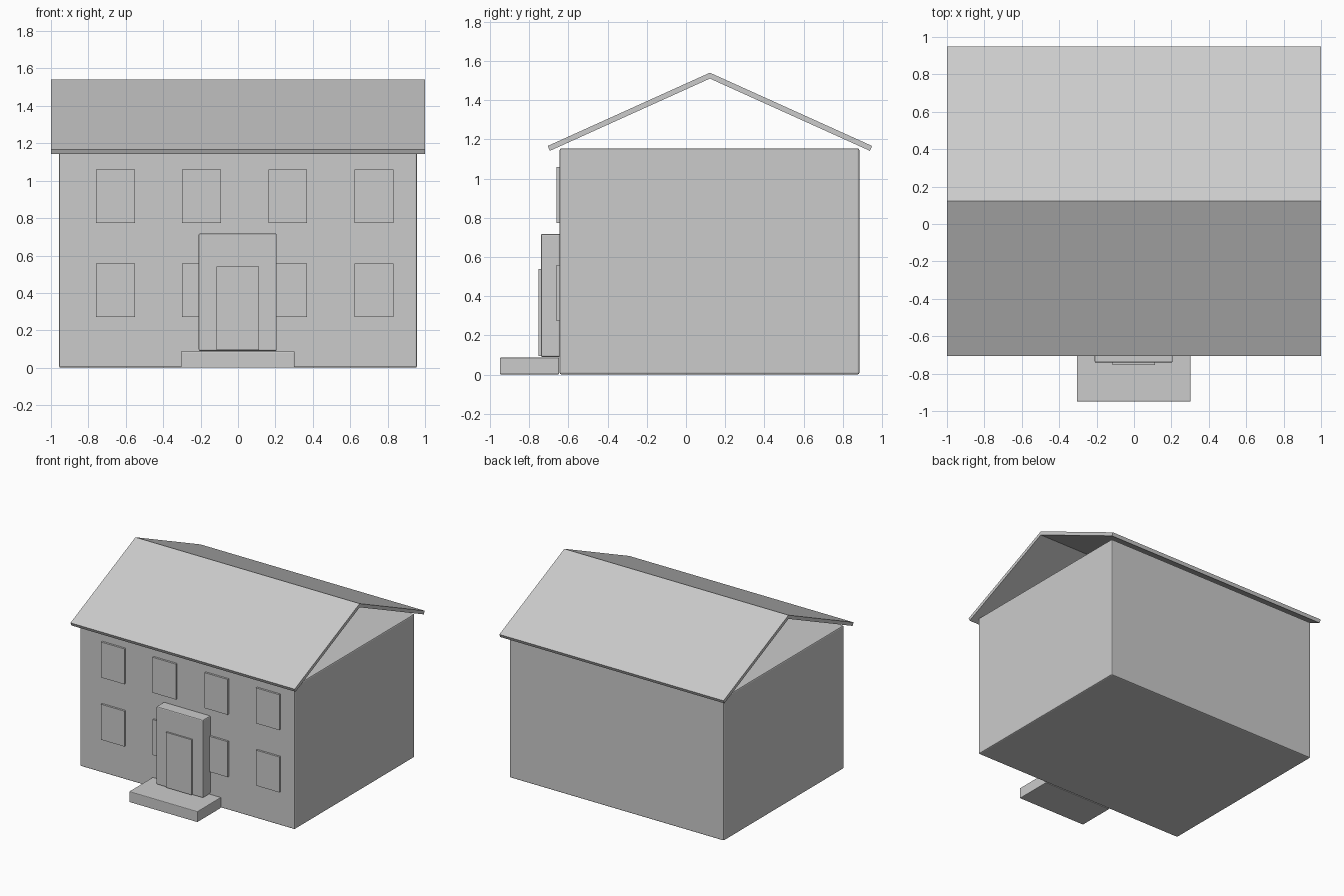
import bpy, bmesh

if "Cube" in bpy.data.objects:
    bpy.data.objects.remove(bpy.data.objects["Cube"])

grey = bpy.data.materials.new("plain grey")
grey.diffuse_color = (0.6, 0.6, 0.6, 1)
grey.use_nodes = True
grey.node_tree.nodes["Principled BSDF"].inputs["Base Color"].default_value = grey.diffuse_color


def add_mesh(name, bm):
    bmesh.ops.recalc_face_normals(bm, faces=bm.faces[:])
    mesh = bpy.data.meshes.new(name)
    bm.to_mesh(mesh)
    bm.free()
    mesh.materials.append(grey)
    obj = bpy.data.objects.new(name, mesh)
    bpy.context.collection.objects.link(obj)
    return obj


def box(name, x, y, z, bevel=0.0):
    """Box from (min, max) ranges, with optional small chamfered edges."""
    bm = bmesh.new()
    bmesh.ops.create_cube(bm, size=1)
    for v in bm.verts:
        v.co = [(a + b) / 2 + c * (b - a) for c, (a, b) in zip(v.co, (x, y, z))]
    obj = add_mesh(name, bm)
    if bevel:
        mod = obj.modifiers.new("edge", 'BEVEL')
        mod.width = bevel
        mod.segments = 2
    return obj


# Main block of the house
box("house_body", (-0.957, 0.957), (-0.645, 0.885), (0.0, 1.155), 0.009)

# Open gable roof: a bent slab profile extruded along x
ridge_y, half, edge = 0.122, 0.828, 0.011
right = [(half, 1.167), (half - edge, 1.142)]
profile = [(0, 1.541), right[0], right[1], (0, 1.511),
           (-right[1][0], right[1][1]), (-right[0][0], right[0][1])]
bm = bmesh.new()
ends = [[bm.verts.new((x, ridge_y + y, z)) for y, z in profile] for x in (-1, 1)]
n = len(profile)
for i in range(n):
    j = (i + 1) % n
    bm.faces.new((ends[0][i], ends[0][j], ends[1][j], ends[1][i]))
for e in ends:
    bm.faces.new(e[0:4])
    bm.faces.new((e[0], e[3], e[4], e[5]))
add_mesh("roof", bm)

# Entrance: step, projecting surround and door
box("front_step", (-0.306, 0.303), (-0.95, -0.648), (0.0, 0.087), 0.005)
box("door_surround", (-0.21, 0.207), (-0.741, -0.644), (0.09, 0.718), 0.007)
box("door", (-0.116, 0.113), (-0.754, -0.73), (0.095, 0.54))

# Two rows of four windows
for row, z in (("lower", 0.415), ("upper", 0.917)):
    for i in range(4):
        x = -0.656 + 0.461 * i
        box(f"window_{row}_{i + 1}", (x - 0.104, x + 0.104),
            (-0.661, -0.64), (z - 0.143, z + 0.143))
